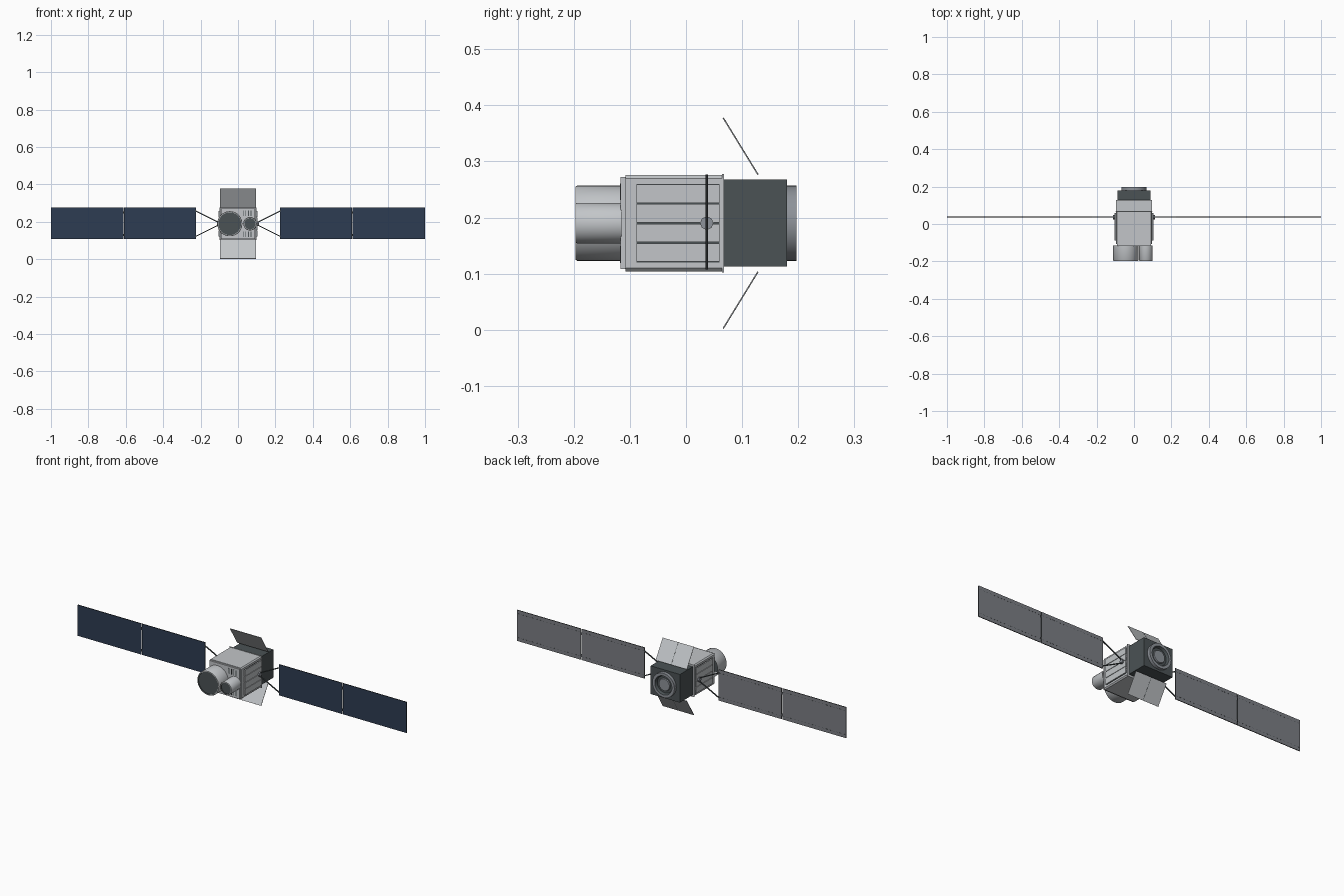
import bpy, bmesh, math
from mathutils import Vector, Matrix

cube = bpy.data.objects.get("Cube")
if cube:
    bpy.data.objects.remove(cube, do_unlink=True)

MID = 0.19       # height of the main axis
WING_Y = 0.037   # depth of the solar wings


def material(name, rgb):
    m = bpy.data.materials.new(name)
    m.use_nodes = True
    m.diffuse_color = (*rgb, 1)
    m.node_tree.nodes["Principled BSDF"].inputs["Base Color"].default_value = (*rgb, 1)
    return m


SILVER = material("silver grey", (0.54, 0.56, 0.58))
DARK = material("dark slate", (0.07, 0.085, 0.09))
NAVY = material("solar navy", (0.027, 0.045, 0.085))
BACK = material("panel back grey", (0.2, 0.21, 0.23))
STEEL = material("steel grey", (0.27, 0.29, 0.32))
BLACK = material("near black", (0.015, 0.017, 0.018))


def finish(name, bm, mats, smooth=False):
    bmesh.ops.recalc_face_normals(bm, faces=bm.faces)
    me = bpy.data.meshes.new(name)
    bm.to_mesh(me)
    bm.free()
    for m in mats:
        me.materials.append(m)
    ob = bpy.data.objects.new(name, me)
    bpy.context.collection.objects.link(ob)
    if smooth:
        bpy.ops.object.select_all(action='DESELECT')
        ob.select_set(True)
        bpy.context.view_layer.objects.active = ob
        bpy.ops.object.shade_smooth_by_angle(angle=math.radians(35))
    return ob


def add_box(bm, centre, size, rot=Matrix()):
    m = Matrix.Translation(centre) @ rot @ Matrix.Diagonal((*size, 1))
    return bmesh.ops.create_cube(bm, size=1, matrix=m)["verts"]


def box(name, centre, size, mat, rot=Matrix()):
    bm = bmesh.new()
    add_box(bm, centre, size, rot)
    return finish(name, bm, [mat])


def lathe(name, x, profile, mats, rule=None, steps=40):
    """Spin (radius, y) points about the axis along y; rule picks the material."""
    bm = bmesh.new()
    vs = [bm.verts.new((r, y, 0)) for r, y in profile]
    es = [bm.edges.new(p) for p in zip(vs, vs[1:])]
    bmesh.ops.spin(bm, geom=vs + es, cent=(0, 0, 0), axis=(0, 1, 0),
                   angle=math.tau, steps=steps)
    bmesh.ops.remove_doubles(bm, verts=bm.verts, dist=0.0002)
    if rule:
        for f in bm.faces:
            f.material_index = rule(f.calc_center_median())
    bmesh.ops.translate(bm, vec=(x, 0, MID), verts=bm.verts)
    return finish(name, bm, mats, True)


def beam(name, a, b, width, mat):
    a, b = Vector(a), Vector(b)
    rot = (b - a).to_track_quat('Z', 'Y').to_matrix().to_4x4()
    return box(name, (a + b) / 2, (width, width, (b - a).length), mat, rot)


# Main body with chamfered long edges
bm = bmesh.new()
add_box(bm, (0, -0.02, MID), (0.194, 0.176, 0.172))
long_edges = [e for e in bm.edges if abs((e.verts[0].co - e.verts[1].co).y) > 0.1]
bmesh.ops.bevel(bm, geom=long_edges, offset=0.006, segments=1, affect='EDGES')
finish("main_body", bm, [SILVER])
box("front_plate", (0, -0.112, MID), (0.182, 0.01, 0.164), SILVER)
box("rear_flange", (0, 0.066, MID), (0.196, 0.004, 0.176), SILVER)

# Rear bay and engine ring
box("rear_bay", (0, 0.124, MID), (0.178, 0.112, 0.155), DARK)
lathe("engine_ring", 0, [(0.067, 0.178), (0.067, 0.197), (0.052, 0.197),
                         (0.046, 0.184), (0.034, 0.184), (0.032, 0.19), (0, 0.19)],
      [STEEL, DARK],
      lambda c: int(0.033 < math.hypot(c.x, c.z) < 0.051))

# Telescope barrels on the front
for name, x, r in (("large_telescope", -0.044, 0.067), ("small_telescope", 0.064, 0.036)):
    lathe(name, x, [(r, -0.115), (r, -0.194), (r - 0.002, -0.197),
                    (r - 0.006, -0.197), (r - 0.006, -0.192), (0, -0.192)],
          [SILVER, DARK],
          lambda c, r=r: int(math.hypot(c.x, c.z) < r - 0.005))

# Vent slots on the front plate, above and below the small telescope
bm = bmesh.new()
for i in range(4):
    for s in (-1, 1):
        add_box(bm, (0.028 + i * 0.014, -0.117, MID + s * 0.056), (0.004, 0.002, 0.03))
finish("front_vents", bm, [DARK])

# Sun shields, hinged open above and below the rear bay
for name, s in (("upper", 1), ("lower", -1)):
    rot = Matrix.Rotation(s * 0.55, 4, 'X')
    centre = Vector((0, 0.097, MID + s * 0.137))
    box(name + "_shield", centre, (0.19, 0.002, 0.1185), SILVER, rot)
    normal = rot @ Vector((0, 1, 0))
    box(name + "_shield_seam", centre + normal * 0.001, (0.0015, 0.001, 0.1185), DARK, rot)

for side, s in (("left", 1), ("right", -1)):
    # Radiator slats and their dark backing on the body side
    box(side + "_radiator_back", (s * 0.097, -0.014, MID), (0.004, 0.148, 0.14), DARK)
    bm = bmesh.new()
    for i in range(4):
        add_box(bm, (s * 0.099, -0.014, MID + (i - 1.5) * 0.035), (0.009, 0.148, 0.0325))
    finish(side + "_radiator_slats", bm, [SILVER])

    # Wing pivot
    bm = bmesh.new()
    bmesh.ops.create_cone(bm, cap_ends=True, segments=8, radius1=0.012, radius2=0.012,
                          depth=0.016, matrix=Matrix.Translation((s * 0.104, WING_Y, MID))
                          @ Matrix.Rotation(math.pi / 2, 4, 'Y'))
    finish(side + "_wing_pivot", bm, [STEEL])

    # Yoke arms
    for name, v in (("upper", 1), ("lower", -1)):
        beam(f"{side}_{name}_yoke", (s * 0.108, WING_Y, MID + v * 0.009),
             (s * 0.23, WING_Y, MID + v * 0.07), 0.005, DARK)

    # Solar panels: navy front, grey back, black rim
    for name, x0, x1 in (("inner", 0.225, 0.609), ("outer", 0.613, 1.0)):
        bm = bmesh.new()
        cx = s * (x0 + x1) / 2
        add_box(bm, (cx, WING_Y, MID + 0.002), (x1 - x0, 0.004, 0.17))
        bm.normal_update()
        for f in bm.faces:
            f.material_index = 0 if f.normal.y < -0.5 else 1 if f.normal.y > 0.5 else 2
        finish(f"{side}_{name}_solar_panel", bm, [NAVY, BACK, BLACK])

        # Stitched wiring lines on the back
        bm = bmesh.new()
        count = 18
        for i in range(count):
            x = x0 + (i + 0.5) * (x1 - x0) / count
            for v in (-1, 1):
                add_box(bm, (s * x, WING_Y + 0.002, MID + 0.002 + v * 0.066),
                        (0.01, 0.001, 0.002))
        finish(f"{side}_{name}_panel_wiring", bm, [DARK])

    # Hinges joining the two panels
    bm = bmesh.new()
    for v in (-1, 1):
        add_box(bm, (s * 0.611, WING_Y, MID + v * 0.06), (0.006, 0.005, 0.012))
    finish(side + "_panel_hinges", bm, [BLACK])
